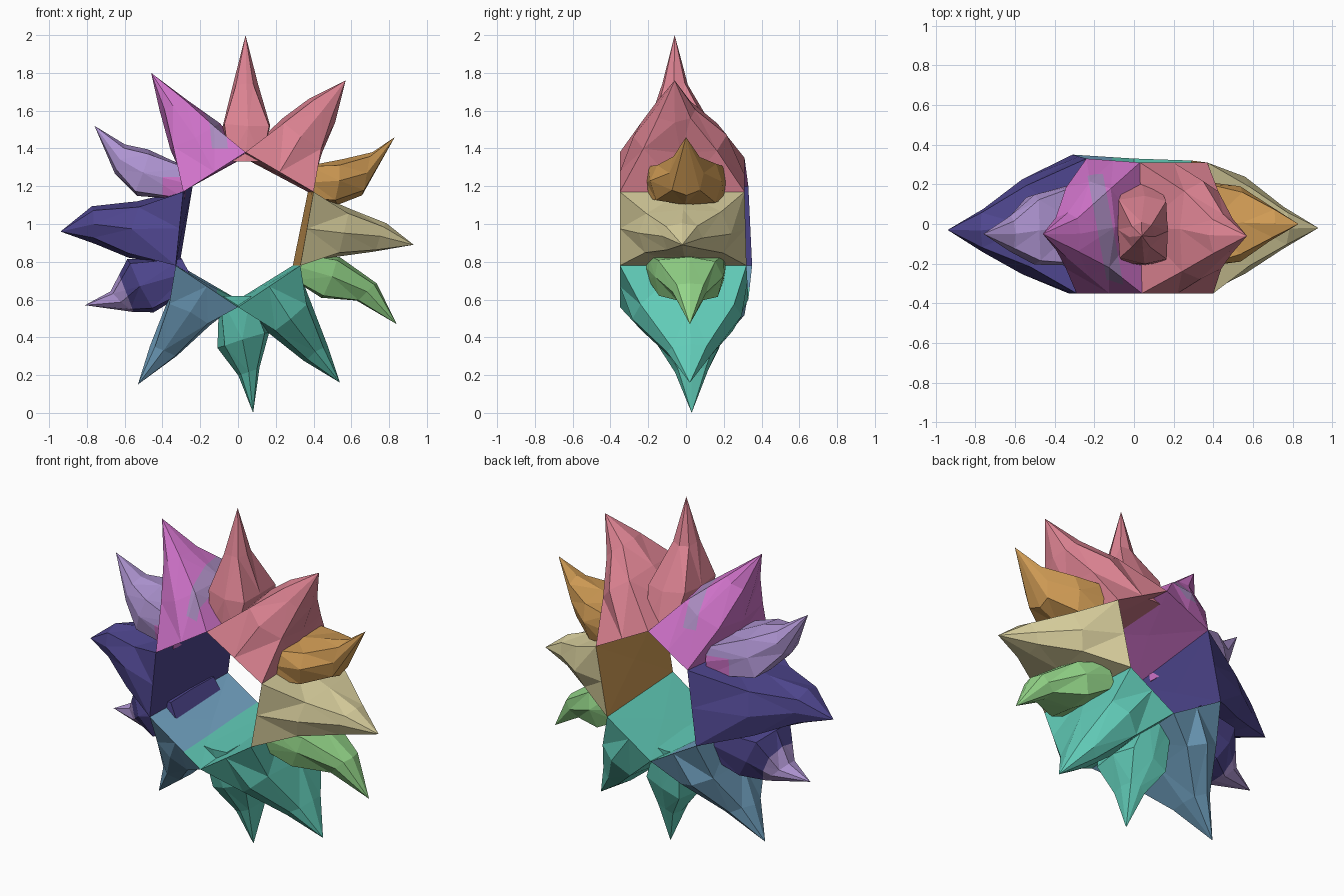
import bpy, bmesh, random
from mathutils import Vector

random.seed(4)
cube = bpy.data.objects.get("Cube")
if cube:
    bpy.data.objects.remove(cube, do_unlink=True)


def material(name, *rgb):
    """Flat colour given as display values, stored as linear."""
    colour = [(c / 255) ** 2.2 for c in rgb] + [1]
    mat = bpy.data.materials.new(name)
    mat.use_nodes = True
    mat.diffuse_color = colour
    node = next(n for n in mat.node_tree.nodes if n.type == 'BSDF_PRINCIPLED')
    node.inputs["Base Color"].default_value = colour
    return mat


pink = material("pink", 220, 130, 145)
orange = material("orange", 208, 155, 86)
khaki = material("khaki", 216, 206, 156)
green = material("green", 146, 212, 135)
teal = material("teal", 98, 204, 184)
blue = material("blue", 115, 164, 196)
indigo = material("indigo", 80, 72, 142)
lilac = material("lilac", 174, 148, 210)
magenta = material("magenta", 206, 114, 200)
mauve = material("mauve", 168, 138, 190)

# Outline of one spike section: corner, side middle, corner and so on
SIDES = [(-1, -1), (0, -1), (1, -1), (1, 0), (1, 1), (0, 1), (-1, 1), (-1, 0)]


def section(bm, a, b, y, depth, corner, jitter):
    """Eight points around the segment a-b, spread by depth about y."""
    a, b = Vector((a[0], y, a[1])), Vector((b[0], y, b[1]))
    verts = []
    for u, v in SIDES:
        if u and v:
            u, v = u * corner, v * corner
        co = (a + b) / 2 + (b - a) / 2 * u + Vector((0, depth * v, 0))
        co += Vector([random.uniform(-jitter, jitter) for _ in range(3)])
        verts.append(bm.verts.new(co))
    return verts


def cut(bm, point, normal):
    geom = bm.verts[:] + bm.edges[:] + bm.faces[:]
    bmesh.ops.bisect_plane(bm, geom=geom, plane_co=point, plane_no=normal)


def spike(name, mats, base, low, high, tip, depths, cuts=(), rule=None):
    """Spike lofted from a base through two sections to a tip (x, z, y)."""
    bm = bmesh.new()
    if len(base) == 4:   # large spike: base spans a panel of the inner ring
        fa, fb, ra, rb = [Vector((x, y, z)) for x, z, y in base]
        points = [fa, (fa + fb) / 2, fb, (fb + rb) / 2,
                  rb, (ra + rb) / 2, ra, (fa + ra) / 2]
        rings = [[bm.verts.new(p) for p in points]]
    else:
        rings = [section(bm, *base, 0, .21, .95, 0)]
    rings.append(section(bm, *low, tip[2] * .5, depths[0], .84, .01))
    rings.append(section(bm, *high, tip[2], depths[1], .76, .006))
    for inner, outer in zip(rings, rings[1:]):
        for i in range(8):
            j = (i + 1) % 8
            bm.faces.new((inner[i], inner[j], outer[j], outer[i]))
    middle = sum((v.co for v in rings[0]), Vector()) / 8
    hub, apex = bm.verts.new(middle), bm.verts.new((tip[0], tip[2], tip[1]))
    for i in range(8):
        j = (i + 1) % 8
        bm.faces.new((rings[2][i], rings[2][j], apex))
        panel = bm.faces.new((rings[0][j], rings[0][i], hub))
        # The inner panel takes the second colour, if there is one
        panel.material_index = int(len(mats) > 1)
    bmesh.ops.triangulate(bm, faces=bm.faces[:])
    for point, normal in cuts:
        cut(bm, point, normal)
    if rule:
        for face in bm.faces:
            inside = face.material_index == 1
            face.material_index = int(rule(face.calc_center_median(), inside))
    bmesh.ops.recalc_face_normals(bm, faces=bm.faces[:])
    mesh = bpy.data.meshes.new(name)
    bm.to_mesh(mesh)
    bm.free()
    for mat in mats:
        mesh.materials.append(mat)
    obj = bpy.data.objects.new(name, mesh)
    bpy.context.scene.collection.objects.link(obj)


# Inner ring corners (x, z, y), clockwise from the top, at the front and rear
FRONT = [(x, z, -.35) for x, z in
         [(.04, 1.38), (.4, 1.17), (.33, .78), (0, .56), (-.33, .78), (-.29, 1.17)]]
REAR = [(.03, 1.35, .31), (.37, 1.17, .31), (.29, .78, .32),
        (0, .6, .33), (-.31, .78, .35), (-.24, 1.2, .33)]


def large(name, mats, panel, low, high, tip, depths=(.24, .11), **extra):
    nxt = (panel + 1) % 6
    base = (FRONT[panel], FRONT[nxt], REAR[panel], REAR[nxt])
    spike(name, mats, base, low, high, tip, depths, **extra)


def small(name, mats, base, low, high, tip, depths=(.18, .09), **extra):
    spike(name, mats, base, low, high, tip, depths, **extra)


# Large spikes, one on each panel of the ring
large("upper_left_spike", [pink], 0,
      ((.23, 1.55), (.45, 1.38)), ((.38, 1.67), (.51, 1.54)), (.57, 1.76, -.06))
large("left_spike", [khaki, orange], 1,
      ((.6, 1.08), (.52, .83)), ((.78, 1.01), (.72, .85)), (.93, .89, -.02))
large("lower_left_spike", [teal], 2,
      ((.39, .58), (.17, .43)), ((.47, .36), (.35, .28)), (.54, .16, .02),
      depths=(.29, .12))
large("lower_right_spike", [blue, teal], 3,
      ((-.14, .47), (-.38, .58)), ((-.32, .3), (-.46, .36)), (-.53, .15, .02),
      depths=(.29, .12), cuts=[((-.11, 0, 0), (1, 0, 0))],
      rule=lambda c, inside: inside and c.x > -.11)
large("right_spike", [indigo], 4,
      ((-.58, .83), (-.53, 1.12)), ((-.76, .9), (-.77, 1.09)), (-.94, .96, -.03))

# Pale band painted across the outer side of the upper right spike
slant = Vector((.98, .18, 0))
band = [Vector((x, 0, 0)) for x in (-.19, -.11)]
large("upper_right_spike", [magenta, mauve], 5,
      ((-.36, 1.4), (-.1, 1.53)), ((-.41, 1.6), (-.27, 1.66)), (-.46, 1.8, -.05),
      cuts=[(p, slant) for p in band] + [((0, 0, 1.4), (0, 0, 1))],
      rule=lambda c, inside: (
          c.z > 1.4 and abs(c.y) < .28
          and band[0].dot(slant) < c.dot(slant) < band[1].dot(slant)))

# Small spikes, one over each corner of the ring
small("top_spike", [pink], ((-.05, 1.33), (.13, 1.33)),
      ((-.09, 1.52), (.18, 1.52)), ((-.02, 1.74), (.1, 1.74)), (.04, 2, -.06),
      depths=(.17, .07))
small("left_upper_spike", [orange], ((.38, 1.31), (.39, 1.13)),
      ((.54, 1.34), (.52, 1.1)), ((.71, 1.38), (.66, 1.15)), (.83, 1.46, 0))
small("left_lower_spike", [green], ((.36, .84), (.3, .7)),
      ((.53, .83), (.45, .6)), ((.73, .69), (.63, .59)), (.84, .47, .02))
small("bottom_spike", [teal], ((.07, .62), (-.1, .62)),
      ((.16, .42), (-.1, .34)), ((.12, .24), (0, .2)), (.08, 0, .03))
edge = Vector((.93, 0, .36))
small("right_lower_spike", [indigo, lilac], ((-.22, .67), (-.3, .82)),
      ((-.44, .54), (-.58, .81)), ((-.56, .53), (-.67, .64)), (-.81, .57, 0),
      cuts=[((-.57, 0, .58), edge)],
      rule=lambda c, inside: edge.dot(c) < edge.dot((-.57, 0, .58)))
small("right_upper_spike", [lilac, magenta], ((-.28, 1.13), (-.27, 1.3)),
      ((-.54, 1.15), (-.47, 1.39)), ((-.65, 1.27), (-.6, 1.42)), (-.76, 1.52, -.05),
      cuts=[((-.4, 0, 0), (1, 0, 0)), ((0, 0, 1.25), (0, 0, 1))],
      rule=lambda c, inside: c.x > -.4 and c.z < 1.25)
